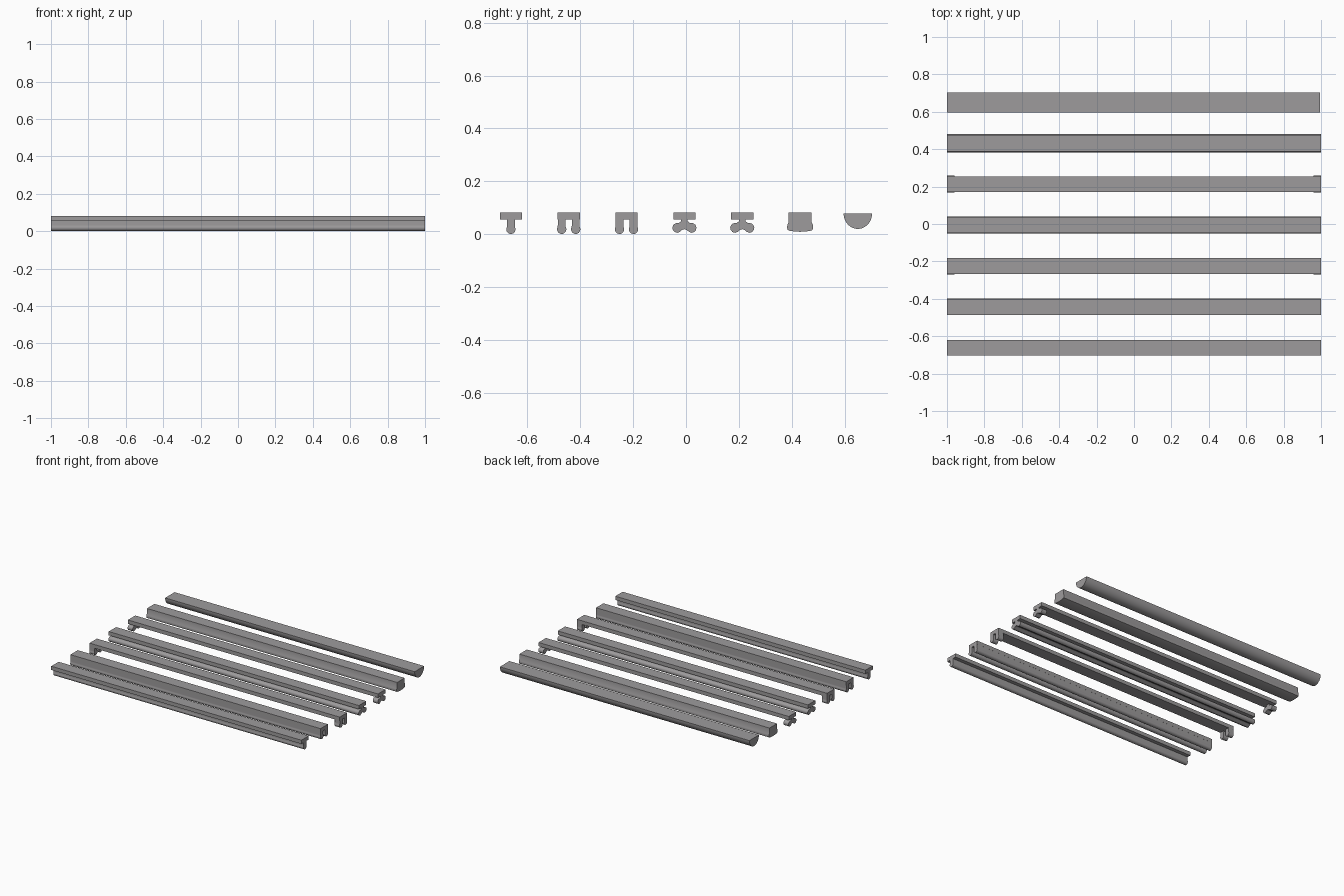
import bpy, bmesh, math

if "Cube" in bpy.data.objects:
    bpy.data.objects.remove(bpy.data.objects["Cube"])

grey = bpy.data.materials.new("mid_grey")
grey.diffuse_color = (0.34, 0.33, 0.335, 1)
grey.use_nodes = True
grey.node_tree.nodes["Principled BSDF"].inputs["Base Color"].default_value = grey.diffuse_color

PITCH = 0.2188          # spacing between the seven bars
TOP, UNDER = 0.082, 0.055
HALF = 0.042            # half width of the top slabs


def prism(name, profile, yc, x0=-1.0, x1=1.0):
    """Extrude a (y, z) outline along x."""
    bm = bmesh.new()
    a = [bm.verts.new((x0, yc + y, z)) for y, z in profile]
    b = [bm.verts.new((x1, yc + y, z)) for y, z in profile]
    n = len(a)
    bm.faces.new(a)
    bm.faces.new(b[::-1])
    for i in range(n):
        j = (i + 1) % n
        bm.faces.new((a[i], b[i], b[j], a[j]))
    bmesh.ops.recalc_face_normals(bm, faces=bm.faces)
    mesh = bpy.data.meshes.new(name)
    bm.to_mesh(mesh)
    bm.free()
    mesh.materials.append(grey)
    ob = bpy.data.objects.new(name, mesh)
    bpy.context.collection.objects.link(ob)
    bpy.ops.object.select_all(action='DESELECT')
    ob.select_set(True)
    bpy.context.view_layer.objects.active = ob
    bpy.ops.object.shade_smooth_by_angle(angle=math.radians(35))
    return ob


def mirrored(half):
    """Complete a right-hand outline that runs from top to bottom."""
    return half + [(-y, z) for y, z in reversed(half) if y > 0]


def slab(name, yc):
    prism(name, [(-HALF, UNDER), (HALF, UNDER), (HALF, TOP), (-HALF, TOP)], yc)


def stem():
    """Upright with a rounded, slightly swollen foot."""
    r = 0.0175
    arc = [(r * math.cos(t), 0.0185 - r * math.sin(t))
           for t in [math.radians(-30 + 15 * i) for i in range(9)]]
    return mirrored([(0.015, UNDER), (0.015, 0.034)] + arc[:-1] + [(0, 0.001)])


def shifted(profile, dy):
    return [(y + dy, z) for y, z in profile]


# splayed two-lobed foot on a narrow neck
lobes = mirrored([(0.013, UNDER), (0.012, 0.049), (0.02, 0.043), (0.034, 0.041),
                  (0.042, 0.035), (0.0455, 0.026), (0.044, 0.016), (0.037, 0.008),
                  (0.027, 0.005), (0.017, 0.009), (0.009, 0.016), (0, 0.019)])

y = [(i - 3) * PITCH - 0.006 for i in range(7)]
FOOT = 0.04
ends = {"left": (-1.0, -1.0 + FOOT), "right": (1.0 - FOOT, 1.0)}

# bar with one continuous rail
slab("single_rail_slab", y[0])
prism("single_rail", stem(), y[0])

# bar with two continuous rails
slab("double_rail_slab", y[1])
for side, dy in (("front", -0.0265), ("back", 0.0265)):
    prism(f"double_rail_{side}", shifted(stem(), dy), y[1])

# bar standing on paired end feet
slab("paired_feet_slab", y[2])
for end, (x0, x1) in ends.items():
    for side, dy in (("front", -0.0265), ("back", 0.0265)):
        prism(f"paired_foot_{end}_{side}", shifted(stem(), dy), y[2], x0, x1)

# bar with a continuous lobed rail
slab("lobed_rail_slab", y[3])
prism("lobed_rail", lobes, y[3])

# bar standing on lobed end feet
slab("lobed_feet_slab", y[4])
for end, (x0, x1) in ends.items():
    prism(f"lobed_foot_{end}", lobes, y[4], x0, x1)

# solid block with a swollen base
prism("solid_block", mirrored([(0.043, TOP), (0.044, 0.045), (0.048, 0.036),
                               (0.0495, 0.025), (0.047, 0.016), (0.04, 0.013),
                               (0.02, 0.01), (0, 0.009)]), y[5])

# half-round bar, flat side up
half = [(0.054 * math.cos(t), 0.079 - 0.059 * math.sin(t))
        for t in [math.pi * i / 24 for i in range(25)]]
prism("half_round_bar", half, 0.65, -1.0, 0.995)
